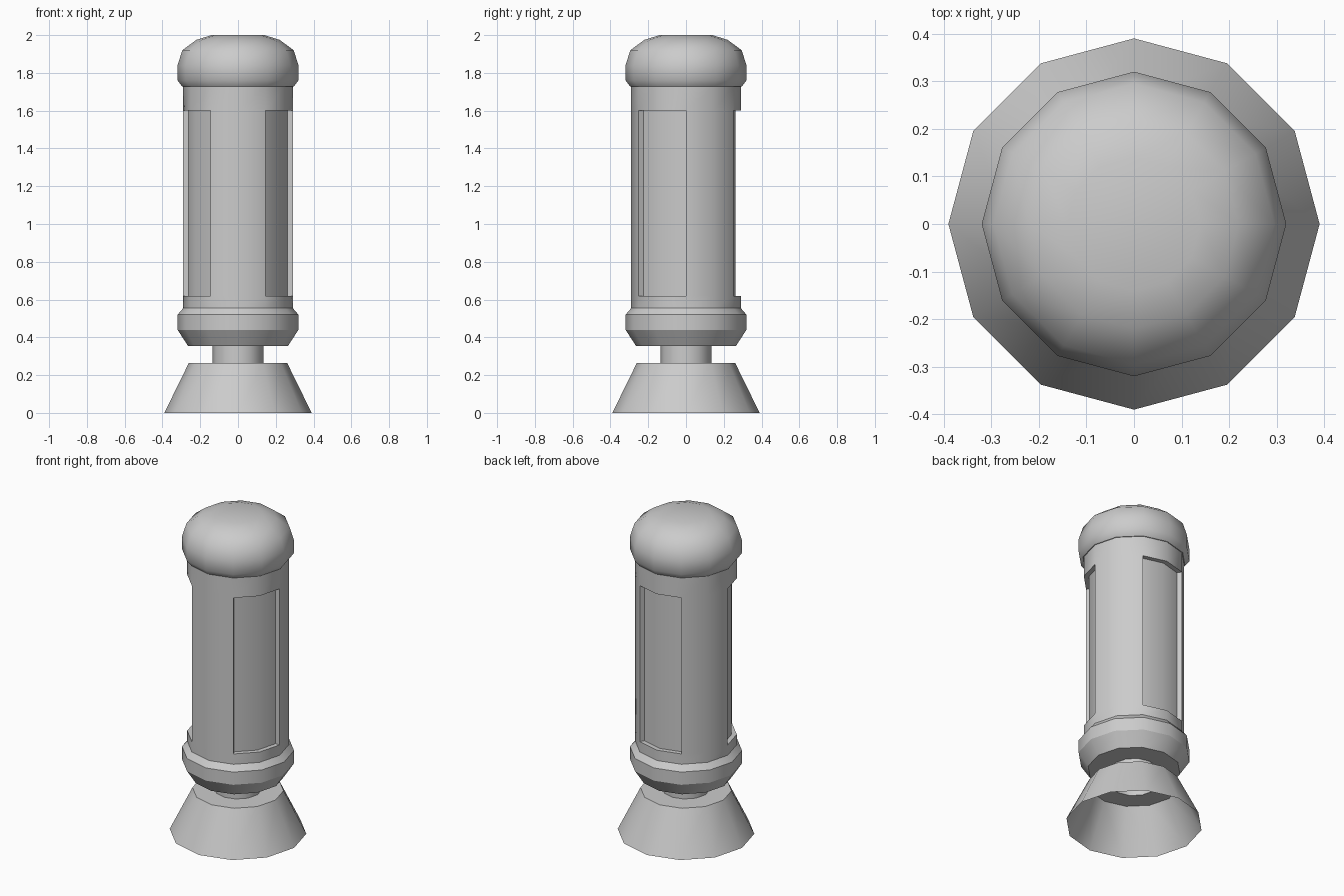
import bpy, bmesh, math

if "Cube" in bpy.data.objects:
    bpy.data.objects.remove(bpy.data.objects["Cube"])

SIDES = 12

mat = bpy.data.materials.new("grey metal")
mat.use_nodes = True
GREY = (0.6, 0.6, 0.6, 1)
mat.diffuse_color = GREY
mat.node_tree.nodes["Principled BSDF"].inputs["Base Color"].default_value = GREY


def finish(bm, name, angle):
    mesh = bpy.data.meshes.new(name)
    bm.to_mesh(mesh)
    bm.free()
    ob = bpy.data.objects.new(name, mesh)
    bpy.context.collection.objects.link(ob)
    mesh.materials.append(mat)
    bpy.ops.object.select_all(action='DESELECT')
    ob.select_set(True)
    bpy.context.view_layer.objects.active = ob
    bpy.ops.object.shade_smooth_by_angle(angle=math.radians(angle))


def lathe(profile, cap_bottom=False, cap_top=False):
    """Turn (radius, height) points, listed upwards, into a faceted shell."""
    bm = bmesh.new()
    rings = []
    for r, z in profile:
        ring = []
        for i in range(SIDES):
            a = math.tau * i / SIDES
            ring.append(bm.verts.new((r * math.cos(a), r * math.sin(a), z)))
        rings.append(ring)
    for low, high in zip(rings, rings[1:]):
        for i in range(SIDES):
            j = (i + 1) % SIDES
            bm.faces.new((low[i], low[j], high[j], high[i]))
    if cap_bottom:
        bm.faces.new(rings[0][::-1])
    if cap_top:
        bm.faces.new(rings[-1])
    bm.normal_update()
    return bm


# Hollow flared foot, open below, with the neck rising from its top
finish(lathe([(0.39, 0), (0.26, 0.265), (0.135, 0.265), (0.135, 0.36)]),
       "foot_and_neck", 35)

# Bevelled collar under the body
finish(lathe([(0.265, 0.355), (0.32, 0.44), (0.32, 0.52), (0.29, 0.555)],
             cap_bottom=True), "collar", 32)

# Body with three tall recessed panels, each two facets wide
body = lathe([(0.29, 0.555), (0.29, 0.62), (0.29, 1.6), (0.29, 1.73)])
for centre in (-30, 90, 210):
    panel = []
    for f in body.faces:
        c = f.calc_center_median()
        turn = math.degrees(math.atan2(c.y, c.x)) - centre
        off = abs((turn + 180) % 360 - 180)
        if off < 20 and 0.7 < c.z < 1.5:
            panel.append(f)
    out = bmesh.ops.extrude_face_region(body, geom=panel)
    for v in (g for g in out["geom"] if isinstance(g, bmesh.types.BMVert)):
        v.co.x *= 0.9
        v.co.y *= 0.9
    left = [f for f in panel if f.is_valid]
    if left:
        bmesh.ops.delete(body, geom=left, context='FACES')
bmesh.ops.recalc_face_normals(body, faces=body.faces)
finish(body, "body", 40)

# Domed cap
finish(lathe([(0.295, 1.727), (0.32, 1.76), (0.32, 1.84), (0.295, 1.92),
              (0.22, 1.975), (0.14, 2.0)], cap_bottom=True, cap_top=True),
       "domed_cap", 36.5)
